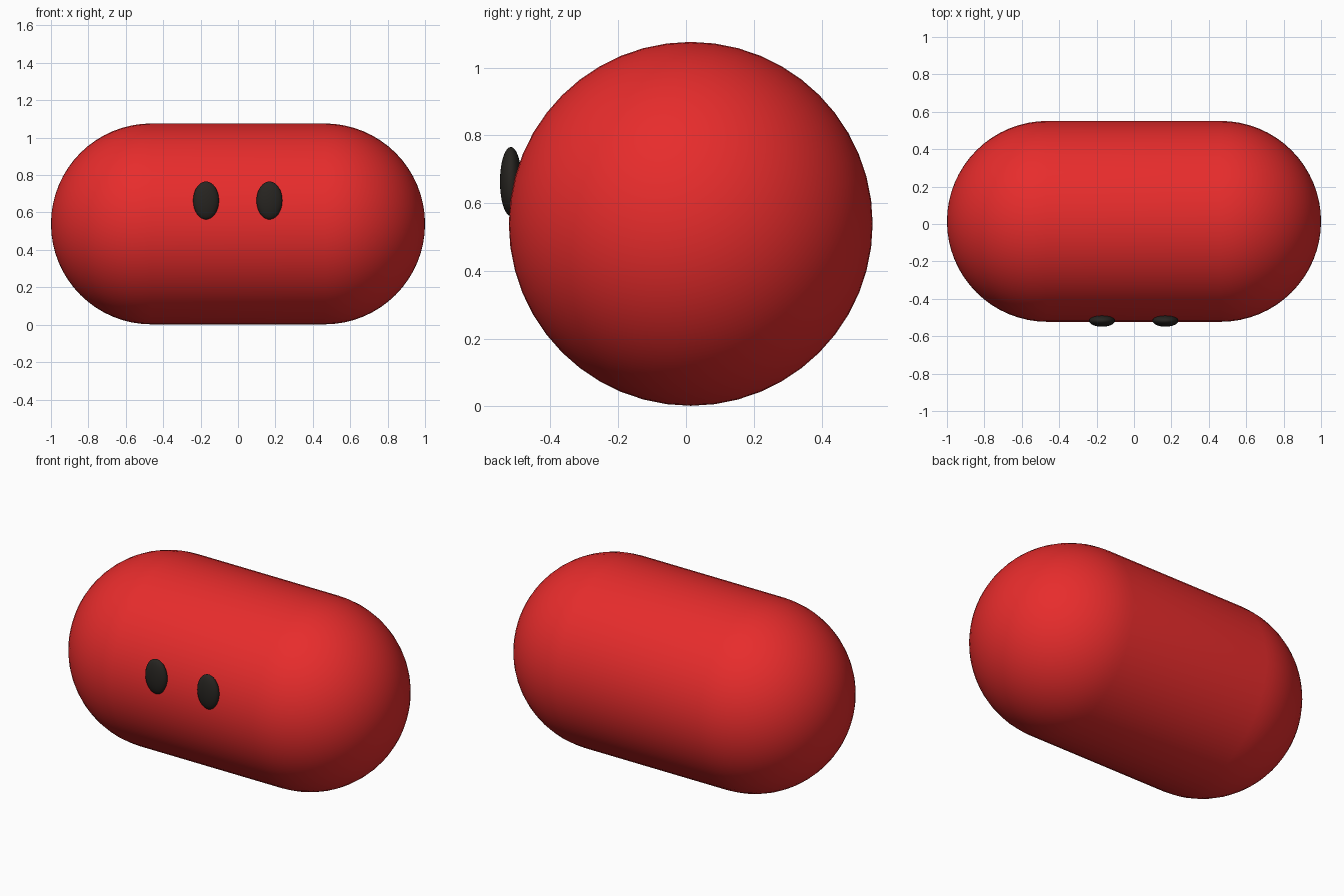
import bpy, bmesh
from math import sin, cos, pi, tau
from mathutils import Matrix, Vector

if "Cube" in bpy.data.objects:
    bpy.data.objects.remove(bpy.data.objects["Cube"])

R, HALF = 0.537, 0.463          # cap radius, half length of the straight part
CY, CZ = 0.014, 0.539           # axis position


def material(name, rgb):
    m = bpy.data.materials.new(name)
    m.diffuse_color = (*rgb, 1)
    m.use_nodes = True
    m.node_tree.nodes["Principled BSDF"].inputs["Base Color"].default_value = m.diffuse_color
    return m


def add(name, bm, mat):
    bmesh.ops.recalc_face_normals(bm, faces=bm.faces)
    for f in bm.faces:
        f.smooth = True
    me = bpy.data.meshes.new(name)
    bm.to_mesh(me)
    bm.free()
    me.materials.append(mat)
    ob = bpy.data.objects.new(name, me)
    bpy.context.collection.objects.link(ob)
    return ob


red = material("red", (0.8, 0.025, 0.025))
black = material("black", (0.02, 0.018, 0.015))

# Body: capsule profile revolved around the x axis
bm = bmesh.new()
N = 16
pts = [(-HALF - R * cos(a), R * sin(a)) for a in (i * pi / 2 / N for i in range(N + 1))]
pts += [(-x, r) for x, r in reversed(pts)]
verts = [bm.verts.new((x, 0, r)) for x, r in pts]
edges = [bm.edges.new(p) for p in zip(verts, verts[1:])]
bmesh.ops.spin(bm, geom=verts + edges, cent=(0, 0, 0), axis=(1, 0, 0),
               angle=tau, steps=48, use_duplicate=False)
bmesh.ops.remove_doubles(bm, verts=bm.verts, dist=1e-4)
add("body", bm, red).location = (0, CY, CZ)

# Eyes: flattened upright ellipsoids on the front
for side, x in (("left", -0.171), ("right", 0.168)):
    bm = bmesh.new()
    bmesh.ops.create_uvsphere(bm, u_segments=32, v_segments=16, radius=1,
                              matrix=Matrix.Diagonal(Vector((0.069, 0.032, 0.102, 1))))
    add(side + "_eye", bm, black).location = (x, -0.517, 0.664)
